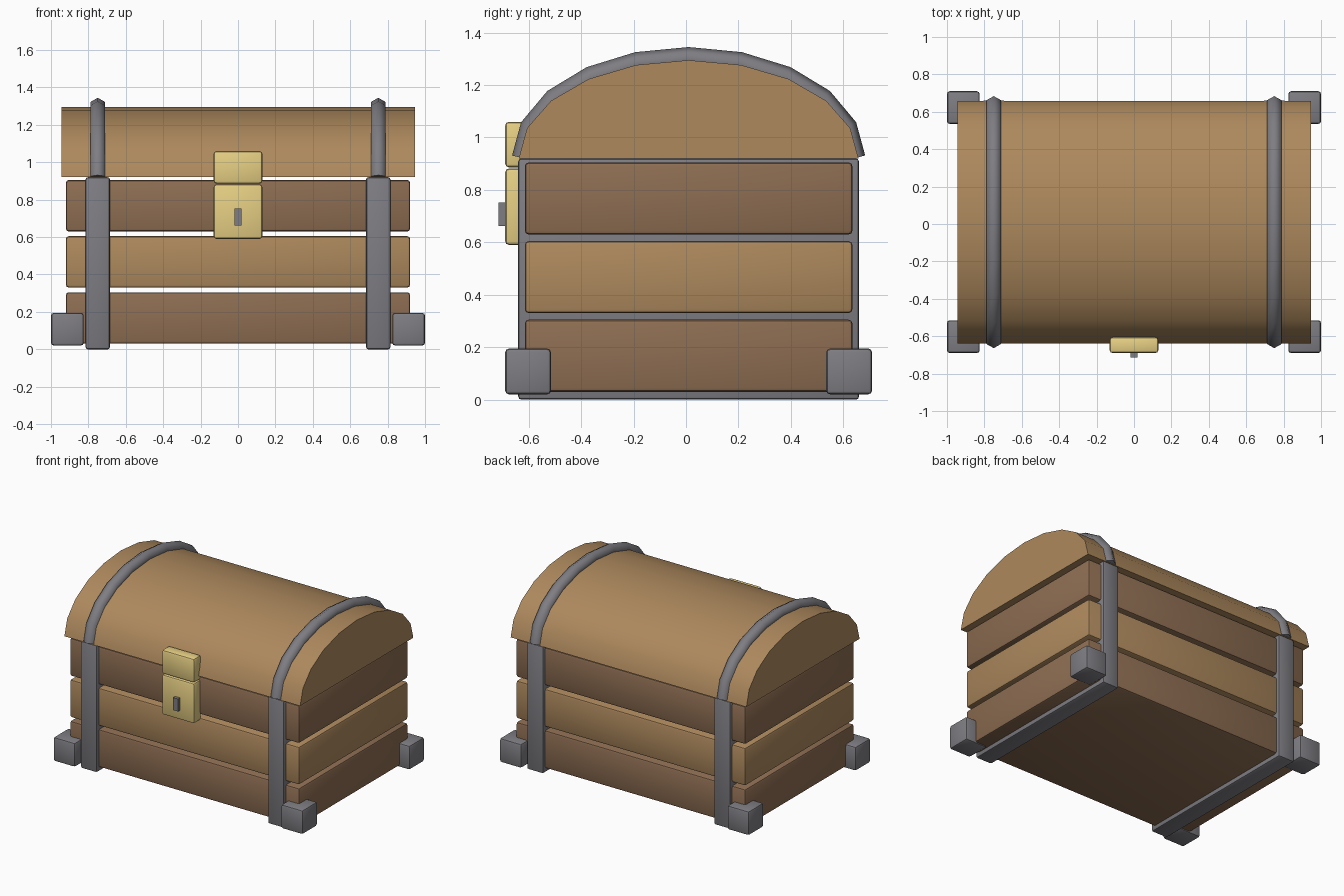
import bpy, bmesh
from math import sin, cos, pi, radians
from mathutils import Vector

if "Cube" in bpy.data.objects:
    bpy.data.objects.remove(bpy.data.objects["Cube"])

CY = 0.01      # body centre in y (the lock sticks out in front)
BASE = 0.92    # height of the lid's lower edge


def material(name, rgb):
    m = bpy.data.materials.new(name)
    m.diffuse_color = (*rgb, 1)
    m.use_nodes = True
    m.node_tree.nodes["Principled BSDF"].inputs["Base Color"].default_value = m.diffuse_color
    return m


LIGHT = material("light wood", (0.42, 0.25, 0.11))
DARK = material("dark wood", (0.27, 0.155, 0.085))
IRON = material("iron", (0.21, 0.205, 0.225))
BRASS = material("brass", (0.80, 0.63, 0.23))


def finish(name, bm, mat, smooth_angle=30):
    bmesh.ops.recalc_face_normals(bm, faces=bm.faces)
    me = bpy.data.meshes.new(name)
    bm.to_mesh(me)
    bm.free()
    me.materials.append(mat)
    ob = bpy.data.objects.new(name, me)
    bpy.context.collection.objects.link(ob)
    bpy.ops.object.select_all(action='DESELECT')
    ob.select_set(True)
    bpy.context.view_layer.objects.active = ob
    bpy.ops.object.shade_smooth_by_angle(angle=radians(smooth_angle))
    return ob


def box(name, lo, hi, mat, bevel=0.0):
    lo, hi = Vector(lo), Vector(hi)
    bm = bmesh.new()
    bmesh.ops.create_cube(bm, size=1)
    bmesh.ops.scale(bm, vec=hi - lo, verts=bm.verts)
    bmesh.ops.translate(bm, vec=(lo + hi) / 2, verts=bm.verts)
    if bevel:
        bmesh.ops.bevel(bm, geom=bm.edges[:], offset=bevel, segments=2,
                        profile=0.5, affect='EDGES')
    return finish(name, bm, mat)


def arch(half_width, height, steps=10):
    return [Vector((0, CY + half_width * cos(pi * i / steps),
                    BASE + height * sin(pi * i / steps))) for i in range(steps + 1)]


# Stacked body planks
for i, mat in enumerate((DARK, LIGHT, DARK)):
    z = 0.03 + 0.3 * i
    box(f"plank_{i + 1}", (-0.92, CY - 0.625, z), (0.92, CY + 0.625, z + 0.275), mat, 0.015)

# Barrel lid: half ellipse extruded along x
bm = bmesh.new()
face = bm.faces.new([bm.verts.new(p + Vector((-0.945, 0, 0))) for p in arch(0.648, 0.375)])
ext = bmesh.ops.extrude_face_region(bm, geom=[face])
bmesh.ops.translate(bm, vec=(1.89, 0, 0),
                    verts=[v for v in ext['geom'] if isinstance(v, bmesh.types.BMVert)])
finish("lid", bm, LIGHT)


# Six-sided hoop following the lid
def hoop(name, x, radius=0.045, sides=6):
    path = arch(0.63, 0.38)
    bm = bmesh.new()
    rings = []
    for i, p in enumerate(path):
        before, after = path[max(i - 1, 0)], path[min(i + 1, len(path) - 1)]
        a = (p - before).normalized() if i else Vector()
        b = (after - p).normalized() if i < len(path) - 1 else Vector()
        t = (a + b).normalized()
        out = Vector((0, t.z, -t.y))
        ring = []
        for k in range(sides):
            ang = 2 * pi * k / sides
            ring.append(bm.verts.new(p + Vector((x, 0, 0)) + out * radius * cos(ang)
                                     + Vector((radius * sin(ang), 0, 0))))
        rings.append(ring)
    for r, s in zip(rings, rings[1:]):
        for k in range(sides):
            bm.faces.new((r[k], r[k - 1], s[k - 1], s[k]))
    bm.faces.new(rings[0])
    bm.faces.new(rings[-1])
    finish(name, bm, IRON, 65)


for sx, side in ((-1, "left"), (1, "right")):
    # Iron strap around the body, and hoop over the lid
    box(f"{side}_body_strap", (sx * 0.75 - 0.065, CY - 0.65, 0),
        (sx * 0.75 + 0.065, CY + 0.65, BASE), IRON, 0.012)
    hoop(f"{side}_lid_hoop", sx * 0.75)
    # Corner blocks
    for sy, end in ((-1, "front"), (1, "back")):
        c = Vector((sx * 0.9125, CY + sy * 0.6125, 0.1075))
        h = Vector((0.0875, 0.0875, 0.0875))
        box(f"{end}_{side}_corner", c - h, c + h, IRON, 0.015)

# Lock: body plate, hasp on the lid, keyhole
box("lock_plate", (-0.13, -0.69, 0.59), (0.13, -0.605, 0.882), BRASS, 0.015)
box("lock_hasp", (-0.13, -0.69, 0.886), (0.13, -0.605, 1.06), BRASS, 0.015)
box("keyhole", (-0.02, -0.715, 0.662), (0.02, -0.66, 0.752), IRON)
